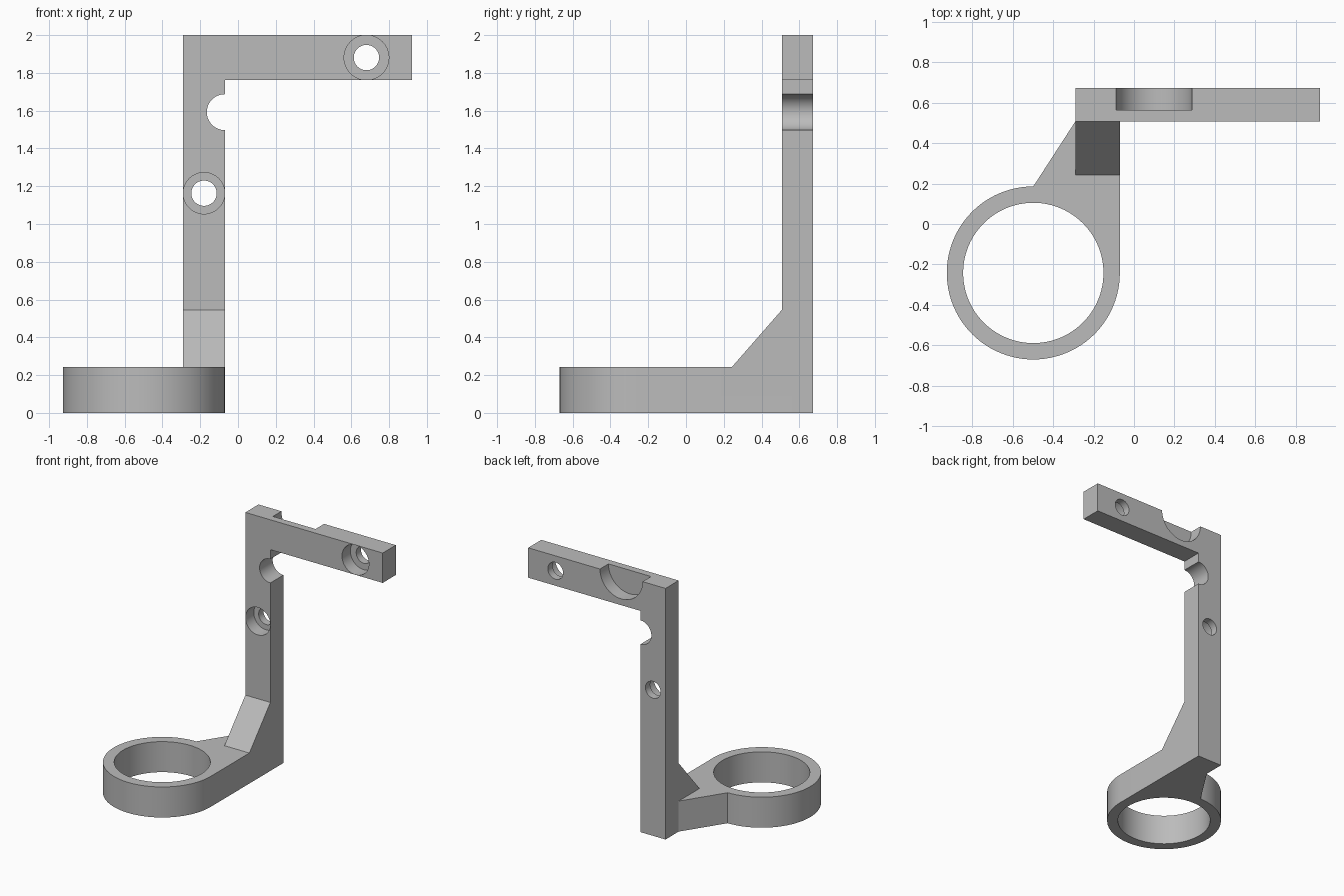
import bpy, bmesh, math
from mathutils import Vector

cube = bpy.data.objects.get("Cube")
if cube:
    bpy.data.objects.remove(cube, do_unlink=True)

grey = bpy.data.materials.new("plain grey")
grey.use_nodes = True
COLOUR = (0.5, 0.5, 0.5, 1)
grey.diffuse_color = COLOUR
grey.node_tree.nodes["Principled BSDF"].inputs["Base Color"].default_value = COLOUR

# Main dimensions
LEFT, RIGHT, ARM_END = -0.29, -0.07, 0.92
FRONT, BACK = 0.507, 0.672
TOP, ARM_LOW, BASE_TOP = 2.0, 1.762, 0.243
RING = Vector((-0.498, -0.242))
RING_R, BORE_R = 0.428, 0.347


def prism(name, points, offset):
    """Extrude a flat outline of 3D points by an offset."""
    bm = bmesh.new()
    face = bm.faces.new([bm.verts.new(p) for p in points])
    out = bmesh.ops.extrude_face_region(bm, geom=[face])
    moved = [v for v in out["geom"] if isinstance(v, bmesh.types.BMVert)]
    bmesh.ops.translate(bm, verts=moved, vec=offset)
    bmesh.ops.recalc_face_normals(bm, faces=bm.faces[:])
    mesh = bpy.data.meshes.new(name)
    bm.to_mesh(mesh)
    bm.free()
    mesh.materials.append(grey)
    ob = bpy.data.objects.new(name, mesh)
    bpy.context.collection.objects.link(ob)
    return ob


def arc(centre, radius, start, end, steps):
    angles = [math.radians(start + (end - start) * i / steps) for i in range(steps + 1)]
    return [(centre[0] + radius * math.cos(a), centre[1] + radius * math.sin(a)) for a in angles]


def combine(target, other, operation):
    mod = target.modifiers.new(operation, 'BOOLEAN')
    mod.operation, mod.solver, mod.object = operation, 'EXACT', other
    bpy.context.view_layer.objects.active = target
    bpy.ops.object.modifier_apply(modifier=mod.name)
    bpy.data.objects.remove(other, do_unlink=True)


def drill(target, x, z, radius, y0, y1):
    """Cut a round hole running front to back."""
    rim = arc((x, z), radius, 0, 360, 64)[:-1]
    combine(target, prism("cutter", [(u, y0, w) for u, w in rim], (0, y1 - y0, 0)), 'DIFFERENCE')


# Upright and arm in one L-shaped outline, with the round side notch
outline = [(LEFT, 0), (RIGHT, 0)]
outline += arc((RIGHT, 1.592), 0.095, 270, 90, 32)
outline += [(RIGHT, ARM_LOW), (ARM_END, ARM_LOW), (ARM_END, TOP), (LEFT, TOP)]
bracket = prism("bracket", [(x, FRONT, z) for x, z in outline], (0, BACK - FRONT, 0))

# Ring base with its web reaching back to the upright
outline = arc(RING, RING_R, 0, -270, 72)
outline += [(LEFT, FRONT), (LEFT, BACK), (RIGHT, BACK)]
base = prism("base", [(x, y, 0) for x, y in outline], (0, 0, BASE_TOP))
bore = [(x, y, -0.1) for x, y in arc(RING, BORE_R, 0, 360, 96)[:-1]]
combine(base, prism("bore", bore, (0, 0, 0.5)), 'DIFFERENCE')
combine(bracket, base, 'UNION')

# Sloping gusset between base and upright
side = [(0.243, BASE_TOP), (FRONT, 0.545), (BACK, 0.545), (BACK, 0.1), (0.243, 0.1)]
gusset = prism("gusset", [(LEFT, y, z) for y, z in side], (RIGHT - LEFT, 0, 0))
combine(bracket, gusset, 'UNION')

# Counterbored screw holes, opening wide at the front
for x, z, wide in ((-0.18, 1.163, 0.1095), (0.68, 1.881, 0.1185)):
    drill(bracket, x, z, wide, FRONT - 0.1, FRONT + 0.105)
    drill(bracket, x, z, 0.067, FRONT - 0.1, BACK + 0.1)

# Half-round pocket in the back of the arm
drill(bracket, 0.1, TOP, 0.188, 0.565, BACK + 0.1)

bpy.ops.object.select_all(action='DESELECT')
bracket.select_set(True)
bpy.context.view_layer.objects.active = bracket
bpy.ops.object.shade_smooth_by_angle(angle=math.radians(30))
